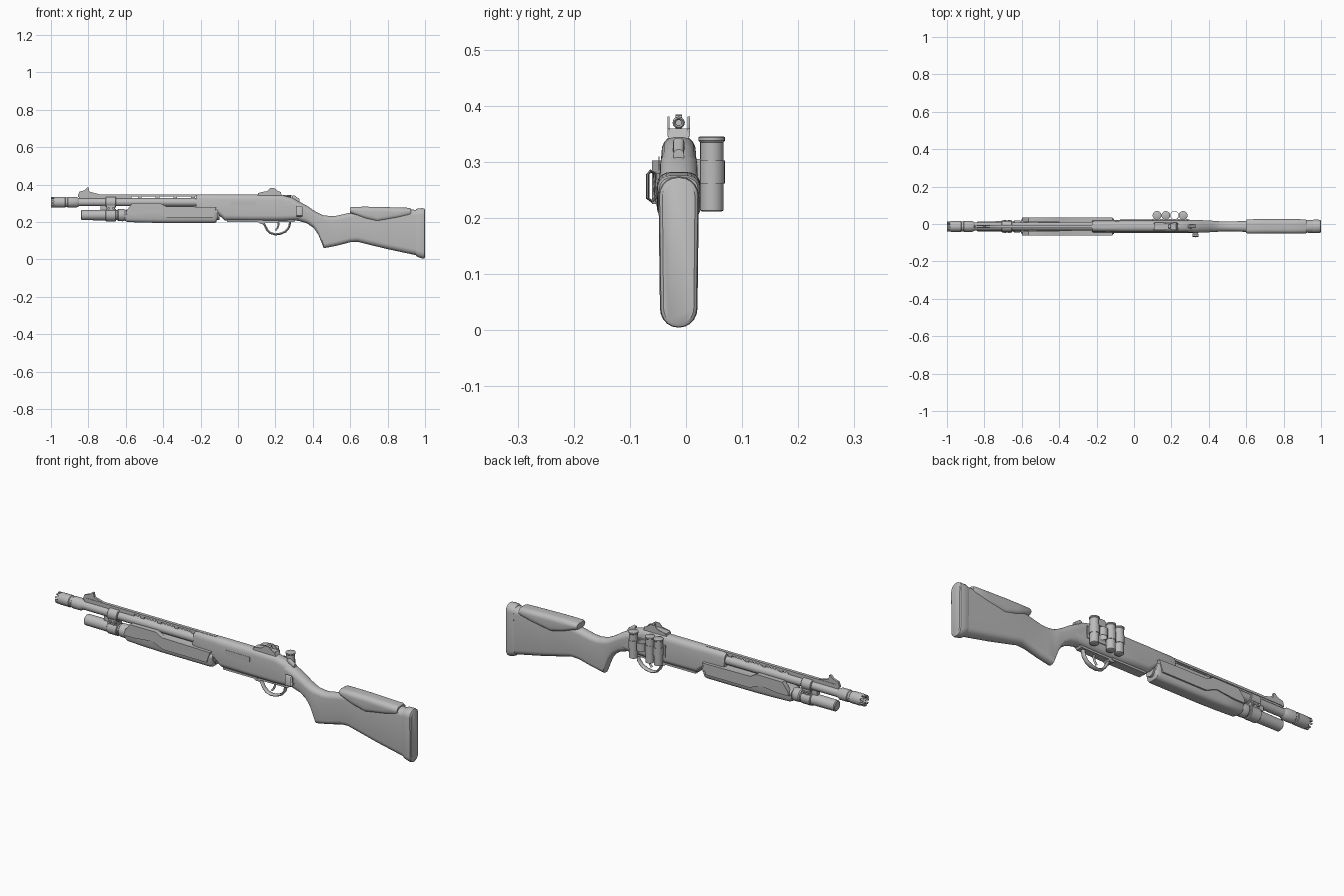
import bpy, bmesh, math
from mathutils import Vector

YC = -0.013  # centre plane of the gun
grey = bpy.data.materials.new("gunmetal grey")
grey.diffuse_color = (0.5, 0.5, 0.5, 1)


def finish(name, bm, angle=35):
    bmesh.ops.recalc_face_normals(bm, faces=bm.faces)
    me = bpy.data.meshes.new(name)
    bm.to_mesh(me)
    bm.free()
    me.materials.append(grey)
    ob = bpy.data.objects.new(name, me)
    bpy.context.collection.objects.link(ob)
    bpy.ops.object.select_all(action='DESELECT')
    ob.select_set(True)
    bpy.context.view_layer.objects.active = ob
    bpy.ops.object.shade_smooth_by_angle(angle=math.radians(angle))
    return ob


def bridge(bm, rings, closed=False):
    n = len(rings[0])
    pairs = list(zip(rings, rings[1:])) + ([(rings[-1], rings[0])] if closed else [])
    for a, b in pairs:
        for i in range(n):
            bm.faces.new((a[i], a[(i + 1) % n], b[(i + 1) % n], b[i]))
    if not closed:
        bm.faces.new(rings[0])
        bm.faces.new(rings[-1])


def loft(name, sections, f=0.8, top=1.0, bottom=1.0, steps=5):
    """Rounded sections along x: (x, z low, z high, half width)."""
    bm = bmesh.new()
    rings = []
    for x, z0, z1, w in sections:
        rx, rz = w * f, min(w * f, (z1 - z0) * 0.49)
        ring = []
        for k, (sy, sz) in enumerate(((1, 1), (-1, 1), (-1, -1), (1, -1))):
            for i in range(steps + 1):
                a = math.pi / 2 * (k + i / steps)
                y = sy * (w - rx) + rx * math.cos(a)
                z = (z1 - rz if sz > 0 else z0 + rz) + rz * math.sin(a)
                y *= top if sz > 0 else bottom
                ring.append(bm.verts.new((x, YC + y, z)))
        rings.append(ring)
    bridge(bm, rings)
    return finish(name, bm)


def lathe(name, profile, pos, axis='X', n=24, closed=False):
    """Turn (distance along axis, radius) pairs around the axis."""
    bm = bmesh.new()
    rings = []
    for d, r in profile:
        ring = []
        for i in range(n):
            a = 2 * math.pi * i / n
            c, s = r * math.cos(a), r * math.sin(a)
            off = {'X': (d, c, s), 'Y': (c, d, s), 'Z': (c, s, d)}[axis]
            ring.append(bm.verts.new(Vector(pos) + Vector(off)))
        rings.append(ring)
    bridge(bm, rings, closed)
    return finish(name, bm)


def plate(name, pts, y0, y1):
    """Extrude an (x, z) outline from y0 to y1."""
    bm = bmesh.new()
    rings = [[bm.verts.new((x, y, z)) for x, z in pts] for y in (y0, y1)]
    bridge(bm, rings)
    return finish(name, bm)


def box(name, x0, x1, y0, y1, z0, z1):
    return plate(name, [(x0, z0), (x1, z0), (x1, z1), (x0, z1)], y0, y1)


def sweep(name, pts, ry, rz, closed=False, n=10, plane='XZ', y=YC):
    """Sweep an oval along a path in the xz or yz plane."""
    bm = bmesh.new()
    rings = []
    m = len(pts)
    for i, (u, v) in enumerate(pts):
        a = pts[(i - 1) % m] if closed or i else pts[0]
        b = pts[(i + 1) % m] if closed or i < m - 1 else pts[-1]
        t = Vector((b[0] - a[0], b[1] - a[1])).normalized()
        ring = []
        for k in range(n):
            q = 2 * math.pi * k / n
            c, s = ry * math.cos(q), rz * math.sin(q)
            uu, vv = u - t.y * s, v + t.x * s
            ring.append(bm.verts.new((uu, y + c, vv) if plane == 'XZ' else (y + c, uu, vv)))
        rings.append(ring)
    bridge(bm, rings, closed)
    return finish(name, bm, 50)


# Barrel, muzzle device and its crown of teeth
BZ = 0.306
lathe("barrel", [(-0.92, 0.021), (-0.2, 0.022)], (0, YC, BZ))
lathe("muzzle_device", [(-0.985, 0.019), (-0.985, 0.027), (-0.975, 0.029), (-0.925, 0.029),
      (-0.922, 0.026), (-0.912, 0.026), (-0.909, 0.029), (-0.865, 0.029), (-0.85, 0.021),
      (-0.85, 0.016), (-0.95, 0.016), (-0.95, 0.019)], (0, YC, BZ), closed=True)
for i in range(10):
    a0 = 2 * math.pi * i / 10
    bm = bmesh.new()
    rings = [[bm.verts.new((x, YC + r * math.cos(a), BZ + r * math.sin(a)))
              for r, a in ((0.019, a0), (0.027, a0), (0.028, a0 + 0.35), (0.019, a0 + 0.35))]
             for x in (-1.0, -0.98)]
    bridge(bm, rings)
    finish("muzzle_tooth", bm)

# Ventilated rib on posts
box("rib", -0.84, -0.11, YC - 0.008, YC + 0.008, 0.337, 0.348)
for i in range(7):
    x = -0.82 + i * 0.095
    box("rib_post", x, x + 0.02, YC - 0.005, YC + 0.005, 0.32, 0.34)
plate("rib_front", [(-0.85, 0.322), (-0.57, 0.322), (-0.57, 0.338), (-0.85, 0.338)], YC - 0.005, YC + 0.005)

# Front sight
plate("front_sight", [(-0.855, 0.345), (-0.848, 0.362), (-0.82, 0.37), (-0.805, 0.385),
      (-0.797, 0.383), (-0.795, 0.363), (-0.74, 0.348), (-0.74, 0.34), (-0.855, 0.335)], YC - 0.006, YC + 0.006)

# Magazine tube with cap
MZ = 0.237
lathe("magazine_tube", [(-0.84, 0.022), (-0.836, 0.027), (-0.70, 0.028), (-0.64, 0.026), (-0.1, 0.026)], (0, YC, MZ))
lathe("magazine_nut", [(-0.645, 0.027), (-0.64, 0.032), (-0.615, 0.033), (-0.6, 0.028)], (0, YC, MZ))

# Clamp joining barrel and tube
for z, r in ((BZ, 0.029), (MZ, 0.033)):
    lathe("clamp_ring", [(-0.708, r - 0.003), (-0.705, r), (-0.655, r), (-0.652, r - 0.003)], (0, YC, z))
box("clamp_web", -0.703, -0.657, YC - 0.022, YC + 0.022, 0.25, 0.295)
for x in (-0.692, -0.667):
    lathe("clamp_screw", [(-0.035, 0.007), (0.035, 0.007)], (x, YC, 0.273), 'Y', 10)
box("clamp_lug", -0.735, -0.70, YC - 0.012, YC + 0.012, 0.265, 0.29)

# Pump grip: lower shell plus raised side panels
loft("forend", [(-0.605, 0.207, 0.262, 0.036), (-0.59, 0.2, 0.268, 0.042), (-0.5, 0.197, 0.285, 0.045),
     (-0.4, 0.195, 0.283, 0.046), (-0.13, 0.195, 0.277, 0.046), (-0.118, 0.197, 0.274, 0.044),
     (-0.108, 0.22, 0.268, 0.04)], f=0.55, bottom=0.85)
for s in (-1, 1):
    plate("forend_panel", [(-0.6, 0.24), (-0.595, 0.262), (-0.565, 0.302), (-0.42, 0.303), (-0.385, 0.284),
          (-0.115, 0.28), (-0.135, 0.225), (-0.38, 0.225), (-0.44, 0.25), (-0.54, 0.24)],
          YC + s * 0.024, YC + s * 0.048)

# Receiver
loft("receiver", [(-0.225, 0.262, 0.342, 0.03), (-0.215, 0.26, 0.347, 0.032), (-0.1, 0.235, 0.347, 0.034),
     (-0.07, 0.208, 0.347, 0.036), (0.1, 0.206, 0.347, 0.036), (0.23, 0.206, 0.345, 0.036),
     (0.29, 0.208, 0.33, 0.036), (0.345, 0.212, 0.297, 0.034)], f=0.8, top=0.85)
box("ejection_port", -0.04, 0.1, YC - 0.036, YC - 0.0345, 0.285, 0.31)
box("shell_carrier", -0.06, 0.13, YC - 0.022, YC + 0.022, 0.2, 0.21)
plate("trigger_housing", [(0.1, 0.208), (0.12, 0.19), (0.14, 0.19), (0.15, 0.198), (0.3, 0.2), (0.31, 0.212)],
      YC - 0.018, YC + 0.018)

# Trigger guard and trigger
sweep("trigger_guard", [(0.125, 0.2), (0.142, 0.185), (0.155, 0.16), (0.172, 0.142), (0.2, 0.134), (0.23, 0.138),
      (0.255, 0.15), (0.273, 0.172), (0.28, 0.205)], 0.012, 0.006)
sweep("trigger", [(0.215, 0.205), (0.217, 0.185), (0.211, 0.168), (0.2, 0.155)], 0.005, 0.005)

# Stock: wrist, pistol grip and butt in one loft
loft("stock", [(0.29, 0.21, 0.325, 0.033), (0.33, 0.205, 0.308, 0.034), (0.37, 0.192, 0.286, 0.033),
     (0.405, 0.168, 0.262, 0.031), (0.43, 0.132, 0.248, 0.03), (0.447, 0.09, 0.24, 0.029), (0.458, 0.06, 0.236, 0.027),
     (0.5, 0.068, 0.231, 0.027), (0.53, 0.074, 0.234, 0.027), (0.6, 0.092, 0.25, 0.029), (0.64, 0.094, 0.262, 0.031),
     (0.8, 0.055, 0.27, 0.033), (0.965, 0.02, 0.265, 0.034)], f=0.9, bottom=0.93)
loft("cheek_riser", [(0.598, 0.248, 0.276, 0.034), (0.606, 0.245, 0.281, 0.038), (0.68, 0.215, 0.282, 0.039),
     (0.745, 0.2, 0.281, 0.039), (0.85, 0.217, 0.278, 0.039), (0.915, 0.232, 0.276, 0.038),
     (0.925, 0.235, 0.272, 0.034)], f=0.6)
loft("butt_pad", [(0.952, 0.02, 0.268, 0.034), (0.96, 0.013, 0.273, 0.036), (0.985, 0.005, 0.274, 0.036),
     (0.996, 0.006, 0.272, 0.034), (1.0, 0.012, 0.266, 0.029)], f=0.95, bottom=0.93)

# Rear sight: base, two wings, peep ring
plate("rear_sight_base", [(0.105, 0.342), (0.108, 0.356), (0.16, 0.36), (0.225, 0.36), (0.235, 0.342)], YC - 0.018, YC + 0.018)
for s in (-1, 1):
    plate("rear_sight_wing", [(0.11, 0.345), (0.115, 0.358), (0.155, 0.365), (0.172, 0.381), (0.195, 0.381),
          (0.215, 0.365), (0.23, 0.36), (0.23, 0.345)], YC + s * 0.016, YC + s * 0.02)
sweep("rear_sight_peep", [(YC + 0.008 * math.cos(a * math.pi / 6), 0.37 + 0.008 * math.sin(a * math.pi / 6))
      for a in range(12)], 0.006, 0.003, True, 8, 'YZ', 0.19)

# Safety switch on the tang
loft("safety_switch", [(0.29, 0.315, 0.34, 0.008), (0.3, 0.31, 0.343, 0.01), (0.33, 0.295, 0.322, 0.009)])

# Side shell holder: one loop is left empty
SY = 0.046
box("shell_holder_plate", 0.1, 0.285, 0.018, 0.026, 0.245, 0.305)
for i, x in enumerate((0.123, 0.17, 0.217, 0.263)):
    lathe("shell_loop", [(0.262, 0.021), (0.262, 0.0235), (0.303, 0.0235), (0.303, 0.021)], (x, SY, 0), 'Z', 20, True)
    if i != 2:
        lathe("shell", [(0.212, 0.018), (0.214, 0.021), (0.335, 0.021), (0.338, 0.0235), (0.344, 0.0235),
              (0.345, 0.022)], (x, SY, 0), 'Z', 20)

# Sling loop on the other side
sweep("sling_loop", [(-0.068, 0.235), (-0.068, 0.278), (-0.063, 0.284), (-0.056, 0.28), (-0.053, 0.237), (-0.061, 0.23)],
      0.016, 0.003, True, 8, 'YZ', 0.328)
box("sling_mount", 0.315, 0.341, -0.056, -0.03, 0.245, 0.27)
